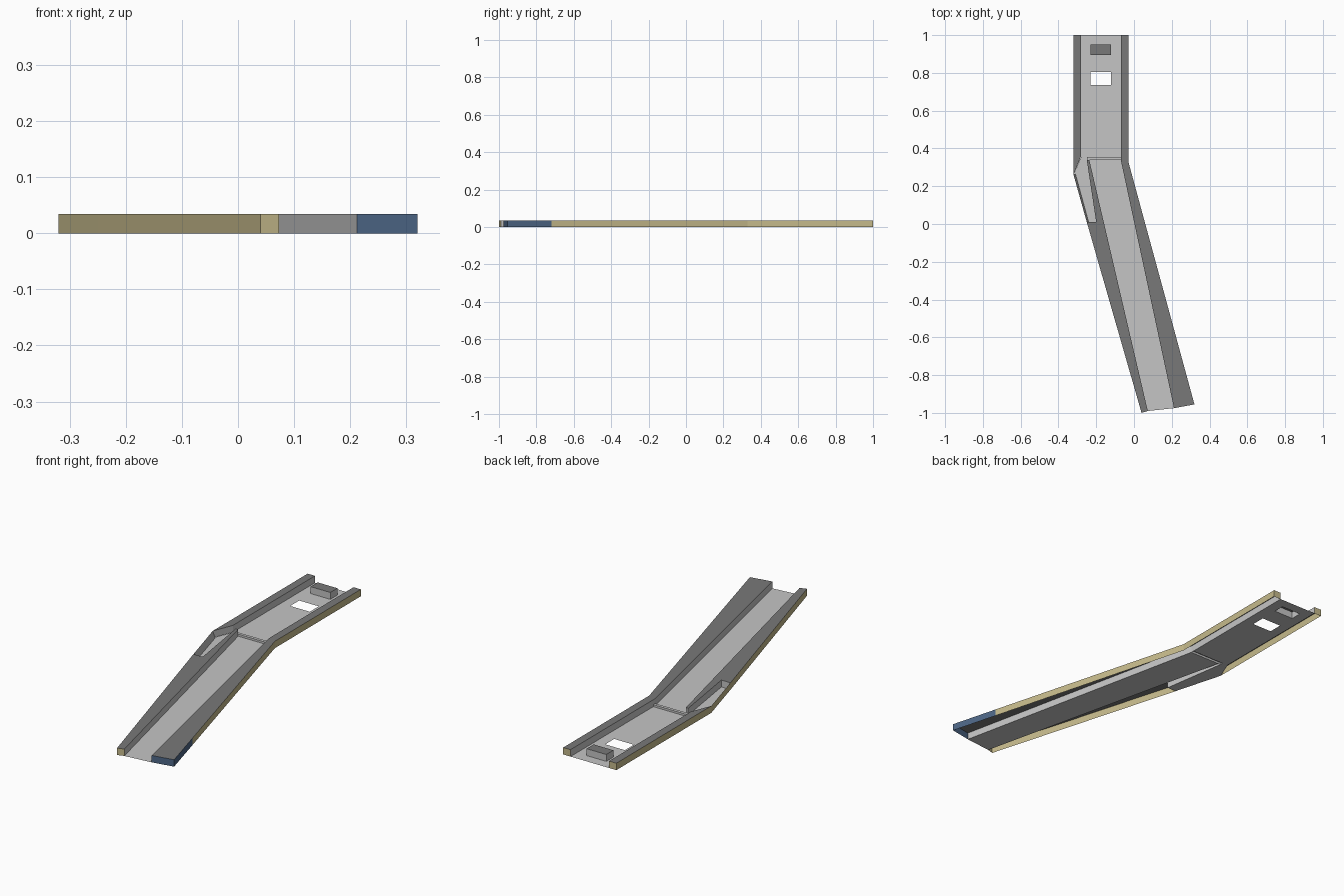
import bpy
import bmesh

if "Cube" in bpy.data.objects:
    bpy.data.objects.remove(bpy.data.objects["Cube"])

H = 0.034  # wall height


def make_material(name, color):
    m = bpy.data.materials.new(name)
    m.diffuse_color = (*color, 1)
    m.use_nodes = True
    m.node_tree.nodes["Principled BSDF"].inputs["Base Color"].default_value = m.diffuse_color
    return m


LIGHT, DARK, TAN, BLUE = range(4)
MATERIALS = [
    make_material("light_grey", (0.56, 0.56, 0.56)),
    make_material("dark_grey", (0.19, 0.19, 0.19)),
    make_material("tan", (0.56, 0.49, 0.26)),
    make_material("blue", (0.075, 0.135, 0.24)),
]


def build(name, faces):
    """Make an object from (points, material index) pairs."""
    bm = bmesh.new()
    for points, mat in faces:
        bm.faces.new([bm.verts.new(p) for p in points]).material_index = mat
    bmesh.ops.remove_doubles(bm, verts=bm.verts, dist=1e-5)
    mesh = bpy.data.meshes.new(name)
    bm.to_mesh(mesh)
    bm.free()
    for m in MATERIALS:
        mesh.materials.append(m)
    obj = bpy.data.objects.new(name, mesh)
    bpy.context.collection.objects.link(obj)


def flat(outline, z=0.0):
    return [(x, y, z) for x, y in outline]


def shell(name, outline, sides, top=DARK, h=H):
    """Hollow block, open below, from a counter-clockwise outline."""
    faces = [(flat(outline, h), top)]
    for i, (a, mat) in enumerate(zip(outline, sides)):
        b = outline[(i + 1) % len(outline)]
        faces.append(([(*a, 0), (*b, 0), (*b, h), (*a, h)], mat))
    build(name, faces)


# Side walls
shell("right_wall",
      [(-0.07, 1), (-0.07, 0.34), (0.212, -0.975), (0.32, -0.955),
       (0.256, -0.72), (-0.03, 0.33), (-0.03, 1)],
      [LIGHT, LIGHT, BLUE, BLUE, TAN, TAN, TAN])
shell("upper_left_wall",
      [(-0.32, 1), (-0.32, 0.26), (-0.28, 0.36), (-0.28, 1)],
      [TAN, LIGHT, LIGHT, TAN])
shell("lower_left_wall",
      [(-0.25, 0.01), (0.04, -1), (0.073, -0.99), (-0.237, 0.34),
       (-0.25, 0.34), (-0.2, 0.01)],
      [TAN, TAN, LIGHT, LIGHT, LIGHT, LIGHT])

# Thin outer wall of the side pocket, sloped on the inside
a, b = (-0.32, 0.26), (-0.25, 0.01)
build("pocket_wall", [
    ([(*a, H), (*b, H), (*b, 0), (*a, 0)], TAN),
    ([(*b, H), (*a, H), (-0.31, 0.265, 0), (-0.24, 0.01, 0)], LIGHT),
])

# Low sill between the two floors, and the raised block
shell("floor_sill",
      [(-0.25, 0.34), (-0.07, 0.34), (-0.07, 0.355), (-0.25, 0.355)],
      [LIGHT] * 4, LIGHT, 0.01)
shell("raised_block",
      [(-0.23, 0.895), (-0.123, 0.895), (-0.123, 0.95), (-0.23, 0.95)],
      [LIGHT] * 4)

# Upper floor: grid with openings at the block and the drop hole, plus pocket
xs = [-0.28, -0.23, -0.123, -0.07]
ys = [0.735, 0.805, 0.895, 0.95, 1]
floor = []
for i in range(3):
    for j in range(4):
        if (i, j) not in {(1, 0), (1, 2)}:
            floor.append((flat([(xs[i], ys[j]), (xs[i + 1], ys[j]),
                                (xs[i + 1], ys[j + 1]), (xs[i], ys[j + 1])]), LIGHT))
floor.append((flat([(-0.28, 0.735), (-0.28, 0.355), (-0.07, 0.355), (-0.07, 0.735)]), LIGHT))
floor.append((flat([(-0.28, 0.355), (-0.32, 0.26), (-0.25, 0.01), (-0.2, 0.01),
                    (-0.25, 0.34), (-0.25, 0.355)]), LIGHT))
build("upper_floor", floor)

# Lower floor
build("lower_floor", [(flat([(-0.237, 0.34), (0.073, -0.99),
                             (0.212, -0.975), (-0.07, 0.34)]), LIGHT)])
